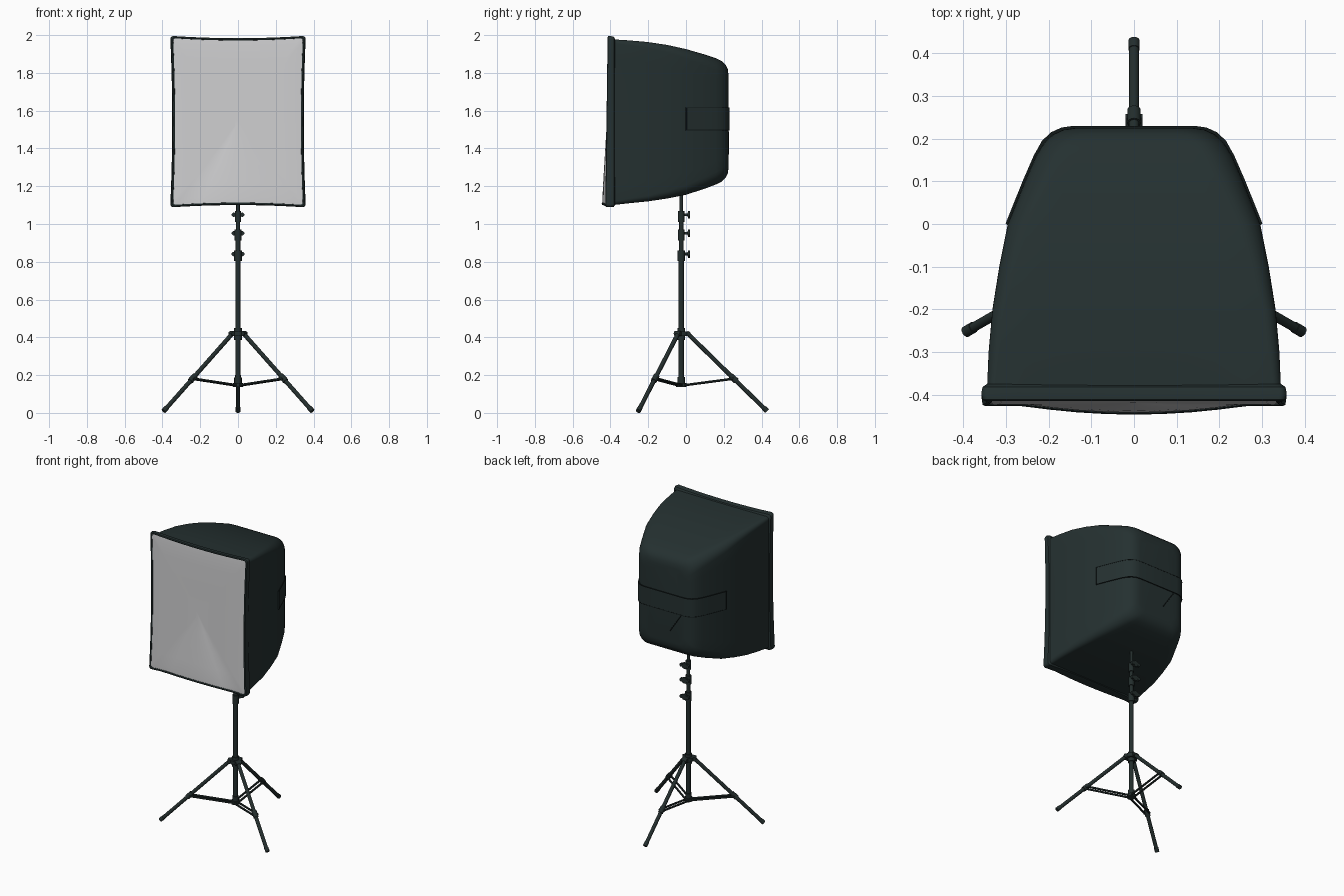
import bpy, bmesh, math
from mathutils import Vector

if "Cube" in bpy.data.objects:
    bpy.data.objects.remove(bpy.data.objects["Cube"])


def material(name, rgb):
    m = bpy.data.materials.new(name)
    m.diffuse_color = (*rgb, 1)
    m.use_nodes = True
    m.node_tree.nodes["Principled BSDF"].inputs["Base Color"].default_value = m.diffuse_color
    return m


FABRIC = material("dark fabric", (0.018, 0.030, 0.030))
METAL = material("dark metal", (0.017, 0.027, 0.026))
SEAM = material("seam black", (0.006, 0.010, 0.010))
WHITE = material("diffuser grey", (0.62, 0.62, 0.63))
ZC = 1.54          # height of softbox centre
PY = -0.025        # pole position in y


def finish(name, bm, mat, angle=40):
    bmesh.ops.recalc_face_normals(bm, faces=bm.faces)
    me = bpy.data.meshes.new(name)
    bm.to_mesh(me)
    bm.free()
    ob = bpy.data.objects.new(name, me)
    bpy.context.collection.objects.link(ob)
    me.materials.append(mat)
    bpy.ops.object.select_all(action='DESELECT')
    ob.select_set(True)
    bpy.context.view_layer.objects.active = ob
    bpy.ops.object.shade_smooth_by_angle(angle=math.radians(angle))
    return ob


def rod(name, a, b, r, mat=METAL, sides=14, r2=None):
    a, b = Vector(a), Vector(b)
    bm = bmesh.new()
    bmesh.ops.create_cone(bm, cap_ends=True, segments=sides, radius1=r,
                          radius2=r if r2 is None else r2, depth=(b - a).length)
    q = (b - a).to_track_quat('Z', 'Y')
    for v in bm.verts:
        v.co = q @ v.co + (a + b) / 2
    return finish(name, bm, mat)


def ring(y, hw, z0, z1, r, pinch=0.0, wave=0.0):
    """Rounded rectangle at depth y; pinch pulls sides in, wave bows the lower front edge."""
    hz, zc, pts = (z1 - z0) / 2, (z0 + z1) / 2, []
    for k, (sx, sz) in enumerate(((1, 1), (-1, 1), (-1, -1), (1, -1))):
        for i in range(7):
            a = math.pi / 2 * (k + i / 6)
            pts.append((sx * (hw - r) + r * math.cos(a), sz * (hz - r) + r * math.sin(a)))
    full = []
    for i, p in enumerate(pts):
        full.append(p)
        if i % 7 == 6:                       # subdivide the straight sides
            q = pts[(i + 1) % len(pts)]
            full += [(p[0] + (q[0] - p[0]) * t / 10, p[1] + (q[1] - p[1]) * t / 10)
                     for t in range(1, 10)]
    out = []
    for x, z in full:
        u, w = x / hw, z / hz
        dy = wave * (0.006 * w - 0.02 * max(0, 1 - (x / 0.26) ** 2) * max(0, -w))
        out.append(Vector((x * (1 - pinch * (1 - w * w)), y + dy,
                           zc + z * (1 - pinch * 0.9 * (1 - u * u)))))
    return out


def loft(name, rings, mat, cap=True):
    bm = bmesh.new()
    rows = [[bm.verts.new(p) for p in r] for r in rings]
    for a, b in zip(rows, rows[1:]):
        for i in range(len(a)):
            j = (i + 1) % len(a)
            bm.faces.new((a[i], a[j], b[j], b[i]))
    if cap:
        bm.faces.new(rows[-1])
    return finish(name, bm, mat)


# Softbox shell: depth, half width, bottom, top, corner radius
SHELL = [(-0.385, 0.345, 1.10, 1.978, 0.02), (-0.30, 0.341, 1.11, 1.972, 0.025),
         (-0.20, 0.332, 1.12, 1.963, 0.03), (-0.10, 0.316, 1.135, 1.948, 0.04),
         (0.00, 0.296, 1.155, 1.926, 0.05), (0.10, 0.256, 1.187, 1.897, 0.06),
         (0.16, 0.230, 1.21, 1.877, 0.065), (0.19, 0.211, 1.225, 1.862, 0.065),
         (0.21, 0.190, 1.245, 1.843, 0.065), (0.221, 0.166, 1.268, 1.82, 0.06),
         (0.225, 0.14, 1.295, 1.79, 0.055)]
loft("softbox_shell", [ring(*s, pinch=0.012 if i == 0 else 0) for i, s in enumerate(SHELL)], FABRIC)

# Front rim, rolled over the edge of the shell
P = 0.03
loft("front_rim", [ring(-0.375, 0.345, 1.10, 1.978, 0.02, P),
                   ring(-0.382, 0.356, 1.09, 1.992, 0.018, P),
                   ring(-0.400, 0.359, 1.088, 1.996, 0.018, P, 0.5),
                   ring(-0.418, 0.356, 1.089, 1.996, 0.018, P, 1),
                   ring(-0.421, 0.350, 1.095, 1.990, 0.018, P, 1),
                   ring(-0.418, 0.344, 1.101, 1.984, 0.016, P, 1),
                   ring(-0.410, 0.342, 1.103, 1.982, 0.016, P, 1)], FABRIC, cap=False)

# Diffuser panel stretched inside the rim
panel = []
for s, dy in ((1, 0), (0.93, -0.002), (0.75, -0.003), (0.5, -0.003), (0.25, -0.003), (0.05, -0.003)):
    base = ring(-0.416, 0.345, 1.10, 1.985, 0.016, P, 1)
    panel.append([Vector((p.x * s, -0.416 + (p.y + 0.416) * s + dy, ZC + (p.z - ZC) * s)) for p in base])
loft("diffuser_panel", panel, WHITE)

# Strap wrapped around the back of the shell
half = [(s[0], s[1]) for s in SHELL[4:]]
plan = [(-w - 0.004, y) for y, w in half] + [(w + 0.004, y) for y, w in reversed(half)]
plan = [(x, y + (0.004 if y > 0.18 else 0)) for x, y in plan]


def band(name, z0, z1, mat, grow=0.0):
    bm = bmesh.new()
    cols = []
    for x, y in plan:
        k = 1 + grow / 0.25
        inner = (x * 0.965, y - 0.008)
        cols.append([bm.verts.new((*p, z)) for p, z in
                     (((x * k, y + grow), z0), ((x * k, y + grow), z1), (inner, z1), (inner, z0))])
    for a, b in zip(cols, cols[1:]):
        for i in range(4):
            j = (i + 1) % 4
            bm.faces.new((a[i], a[j], b[j], b[i]))
    bm.faces.new(cols[0])
    bm.faces.new(cols[-1])
    return finish(name, bm, mat, 35)


band("back_strap", 1.497, 1.615, FABRIC)
band("strap_seam_lower", 1.495, 1.499, SEAM, 0.001)
band("strap_seam_upper", 1.613, 1.617, SEAM, 0.001)
for s in (-1, 1):
    rod("strap_end_seam", (s * 0.298, 0.002, 1.497), (s * 0.298, 0.002, 1.615), 0.003, SEAM, 6)
rod("back_slit", (-0.12, 0.225, 1.49), (-0.04, 0.225, 1.37), 0.0025, SEAM, 6)

# Telescopic pole: bottom, top, radius
for name, z0, z1, r in (("pole_lower", 0.14, 0.84, 0.0145), ("pole_middle", 0.84, 0.95, 0.0125),
                        ("pole_upper", 0.95, 1.045, 0.011), ("pole_top", 1.045, 1.30, 0.0095)):
    rod(name, (0, PY, z0), (0, PY, z1), r, sides=16)

# Clamp collars with locking knobs
for z, r in ((0.835, 0.020), (0.945, 0.018), (1.043, 0.017)):
    rod("clamp_collar", (0, PY, z - 0.032), (0, PY, z + 0.025), r, sides=16)
    kz = z + 0.006
    rod("knob_stem", (0, PY, kz), (0, 0.014, kz), 0.007, sides=10)
    rod("knob_disc", (0, 0.010, kz), (0, 0.020, kz), 0.020, sides=12)
    for s in (-1, 1):
        rod("knob_wing", (s * 0.022, 0.008, kz), (s * 0.022, 0.021, kz), 0.012, sides=10)

# Leg hub and lower brace hub
rod("leg_hub", (0, PY, 0.408), (0, PY, 0.432), 0.036, sides=18)
rod("leg_hub_neck", (0, PY, 0.385), (0, PY, 0.45), 0.021, sides=16)
rod("brace_hub", (0, PY, 0.138), (0, PY, 0.158), 0.027, sides=16)
rod("brace_hub_neck", (0, PY, 0.14), (0, PY, 0.19), 0.019, sides=16)

# Three legs, each with a pair of brace bars
for k in range(3):
    a = math.radians(90 + 120 * k)
    d, n = Vector((math.cos(a), math.sin(a), 0)), Vector((-math.sin(a), math.cos(a), 0))
    c = Vector((0, PY, 0))

    def at(r, z, side=0.0):
        return c + d * r + n * side + Vector((0, 0, z))

    rod("leg", at(0.034, 0.42), at(0.447, 0.016), 0.0115)
    rod("foot", at(0.435, 0.028), at(0.455, 0.0095), 0.0135)
    rod("leg_pivot", at(0.036, 0.42, -0.018), at(0.036, 0.42, 0.018), 0.013)
    rod("leg_bracket", at(0.262, 0.197), at(0.292, 0.168), 0.016)
    rod("brace_pin", at(0.277, 0.180, -0.02), at(0.277, 0.180, 0.02), 0.006, sides=10)
    for s in (-0.014, 0.014):
        rod("brace_bar", at(0.02, 0.147, s), at(0.277, 0.181, s), 0.0065, sides=8)
